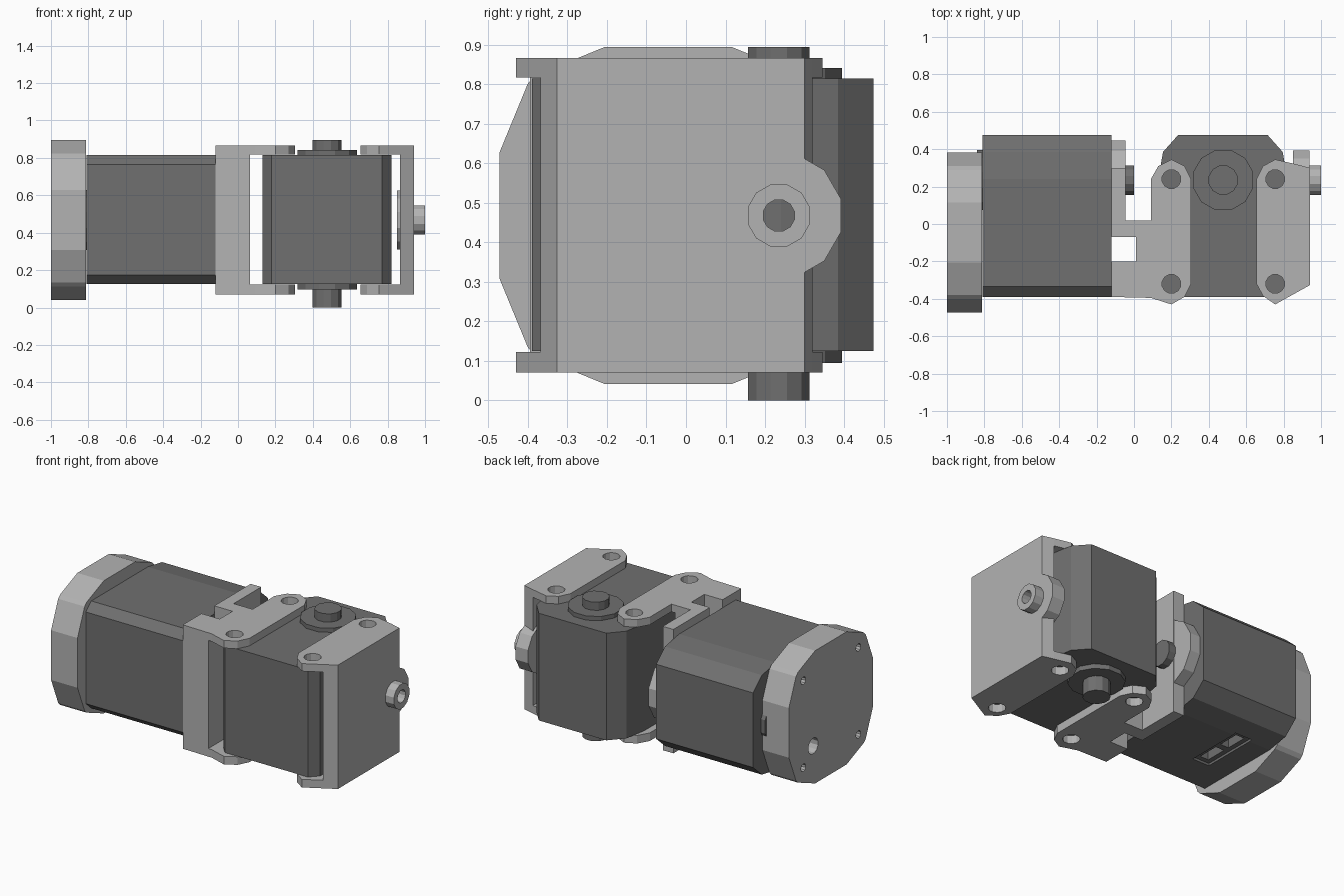
import bpy, bmesh
from math import cos, sin, pi

if "Cube" in bpy.data.objects:
    bpy.data.objects.remove(bpy.data.objects["Cube"])


def material(name, v):
    m = bpy.data.materials.new(name)
    m.diffuse_color = (v, v, v, 1)
    m.use_nodes = True
    m.node_tree.nodes["Principled BSDF"].inputs["Base Color"].default_value = m.diffuse_color
    return m


DARK = material("dark_grey", 0.16)
LIGHT = material("light_grey", 0.45)


def prism(name, pts, axis, lo, hi, mat=None):
    """Extrude a profile: axis z takes (x, y) points, axis x takes (y, z)."""
    def place(p, d):
        return (p[0], p[1], d) if axis == 'z' else (d, p[0], p[1])
    bm = bmesh.new()
    a = [bm.verts.new(place(p, lo)) for p in pts]
    b = [bm.verts.new(place(p, hi)) for p in pts]
    bm.faces.new(a)
    bm.faces.new(b)
    n = len(pts)
    for i in range(n):
        bm.faces.new((a[i], a[(i + 1) % n], b[(i + 1) % n], b[i]))
    bmesh.ops.recalc_face_normals(bm, faces=bm.faces)
    me = bpy.data.meshes.new(name)
    bm.to_mesh(me)
    bm.free()
    ob = bpy.data.objects.new(name, me)
    bpy.context.collection.objects.link(ob)
    if mat:
        me.materials.append(mat)
    return ob


def ring(c, r, n=12):
    r /= cos(pi / n) ** 0.5
    return [(c[0] + r * cos(2 * pi * (i + .5) / n), c[1] + r * sin(2 * pi * (i + .5) / n))
            for i in range(n)]


def box(x0, x1, y0, y1, z0, z1):
    return prism("cutter", [(x0, y0), (x1, y0), (x1, y1), (x0, y1)], 'z', z0, z1)


def cut(ob, *cutters):
    """Apply boolean cuts, then remove the cutters."""
    for c in cutters:
        c.hide_render = True
        m = ob.modifiers.new("cut", 'BOOLEAN')
        m.operation, m.object, m.solver = 'DIFFERENCE', c, 'EXACT'
    dg = bpy.context.evaluated_depsgraph_get()
    me = bpy.data.meshes.new_from_object(ob.evaluated_get(dg))
    ob.modifiers.clear()
    ob.data = me
    for c in cutters:
        bpy.data.objects.remove(c)


def motor_profile(c):
    # half outline as (side offset, y), mirrored about c
    half = [(.295, -.39), (.345, -.335), (.345, .24), (.32, .385), (.24, .475)]
    return [(c + s, y) for s, y in half] + [(c - s, y) for s, y in reversed(half)]


ZC = 0.468           # height of the long axis
HUB_A = (.235, ZC)   # (y, z)
HUB_B = (.477, .235)  # (x, y)

# Left motor, lying along x, with its connector socket underneath
body = prism("left_motor_body", [(y, z) for z, y in motor_profile(ZC + .002)],
             'x', -.81, -.12, DARK)
cut(body, box(-.66, -.54, -.12, .26, .1, .14))
cut(body, box(-.63, -.57, -.09, .05, .1, .2), box(-.63, -.57, .09, .23, .1, .2))
prism("left_motor_rear_disc", ring(HUB_A, .163), 'x', -.84, -.81, DARK)
prism("left_motor_shaft", ring(HUB_A, .08), 'x', -.12, 0, DARK)

# Right motor, standing along z
prism("right_motor_body", motor_profile(.475), 'z', .125, .815, DARK)
for part, r, lo, hi in (("top_disc", .163, .815, .842), ("bottom_disc", .163, .095, .125),
                        ("top_shaft", .079, .84, .895), ("bottom_shaft", .079, 0, .1)):
    prism("right_motor_" + part, ring(HUB_B, r), 'z', lo, hi, DARK)

# Rounded end flange with screw holes and a cable hole
quarter = [(.427, .16), (.355, .335), (.335, .355), (.16, .427)]
outline = []
for k in range(4):
    for u, v in quarter:
        for _ in range(k):
            u, v = -v, u
        outline.append((u - .045, v + ZC))
flange = prism("end_flange", outline, 'x', -1, -.812, LIGHT)
holes = [prism("cutter", ring((-.045 + sy * .28, ZC + sz * .28), .024, 10), 'x', -1.1, -.9)
         for sy in (-1, 1) for sz in (-1, 1)]
holes.append(prism("cutter", ring((.135, .29), .05), 'x', -1.1, -.9))
cut(flange, *holes)


def flap_holes(x):
    return [prism("cutter", ring((x, y), .05), 'z', -.1, 1) for y in (.24, -.32)]


# Middle bracket: thick wall, rear arm and two flaps round the right motor
mid = prism("middle_bracket",
            [(-.12, -.39), (.09, -.395), (.2, -.43), (.27, -.39), (.305, -.32), (.305, .24),
             (.27, .31), (.2, .345), (.13, .31), (.09, .24), (.09, .02), (-.045, .02),
             (-.045, .30), (-.12, .30)], 'z', .07, .867, LIGHT)
cut(mid, box(.065, .5, -1, 1, .122, .818), box(-.2, .01, -.2, -.07, -.1, 1), *flap_holes(.2))
prism("middle_bracket_lobe", ring(HUB_A, .215), 'x', -.119, -.046, LIGHT)

# End bracket: plate and two flaps, with a bored hub
end = prism("end_bracket",
            [(.655, -.32), (.69, -.385), (.755, -.43), (.94, -.327), (.94, .30), (.865, .32),
             (.755, .345), (.69, .31), (.655, .24)], 'z', .07, .867, LIGHT)
bore = [prism("cutter", ring(HUB_A, .04), 'x', .84, 1.1) for _ in range(3)]
cut(end, box(.5, .865, -1, 1, .122, .818), bore[0], *flap_holes(.755))
lobe = prism("end_bracket_lobe", ring(HUB_A, .16), 'x', .85, .939, LIGHT)
cut(lobe, bore[1])
hub = prism("end_bracket_hub", ring(HUB_A, .08), 'x', .939, 1, LIGHT)
cut(hub, bore[2])
